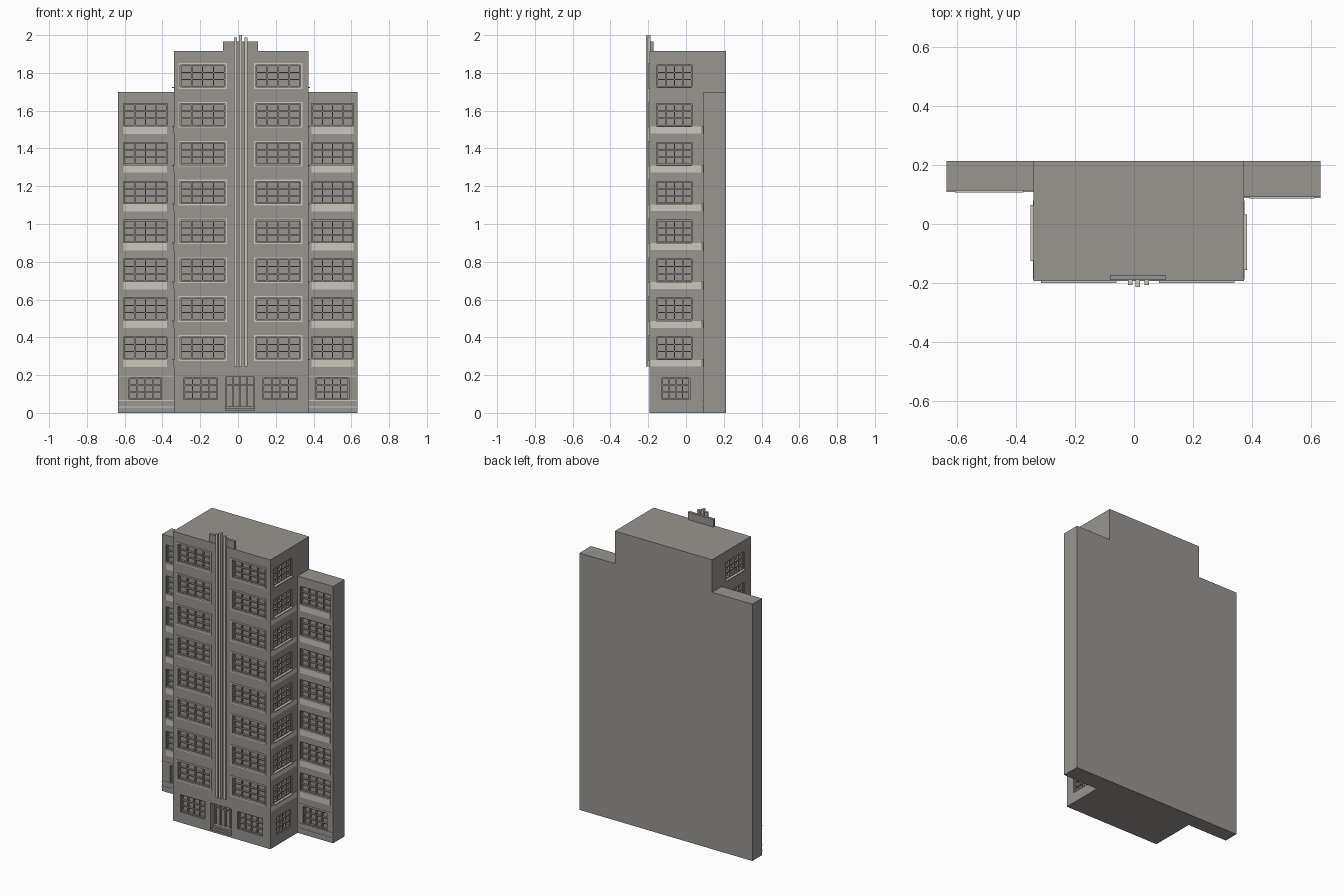
import bpy

cube = bpy.data.objects.get("Cube")
if cube:
    bpy.data.objects.remove(cube, do_unlink=True)


def material(name, rgb):
    m = bpy.data.materials.new(name)
    m.use_nodes = True
    m.diffuse_color = (*rgb, 1)
    m.node_tree.nodes["Principled BSDF"].inputs["Base Color"].default_value = (*rgb, 1)
    return m


WALL = material("warm grey wall", (0.32, 0.30, 0.28))
TRIM = material("pale stone trim", (0.60, 0.57, 0.51))


def boxes(name, items, mat):
    """One object made of many boxes, each given as x, y and z ranges."""
    verts, faces = [], []
    for xr, yr, zr in items:
        n = len(verts)
        verts += [(x, y, z) for x in sorted(xr) for y in sorted(yr) for z in sorted(zr)]
        for f in ((0, 1, 3, 2), (4, 6, 7, 5), (0, 4, 5, 1),
                  (2, 3, 7, 6), (0, 2, 6, 4), (1, 5, 7, 3)):
            faces.append([n + i for i in f])
    mesh = bpy.data.meshes.new(name)
    mesh.from_pydata(verts, [], faces)
    mesh.materials.append(mat)
    obj = bpy.data.objects.new(name, mesh)
    bpy.context.collection.objects.link(obj)
    return obj


class Facade:
    """A vertical wall plane; boxes are placed by span, height and depth outward."""

    def __init__(self, axis, pos, sign):
        self.axis, self.pos, self.sign = axis, pos, sign

    def box(self, u, z, d):
        depth = [self.pos + self.sign * k for k in d]
        return (u, depth, z) if self.axis == "y" else (depth, u, z)


PITCH = 0.2057
RECESS = 0.022
L, R, BACK, FRONT = -0.34, 0.372, 0.213, -0.193
front = Facade("y", FRONT, -1)
left_wing = Facade("y", 0.113, -1)
right_wing = Facade("y", 0.092, -1)
plus_side = Facade("x", R, 1)
minus_side = Facade("x", L, -1)

cuts = {"tower": [], "minus_wing": [], "plus_wing": []}
bars, frames, sills, bands = [], [], [], []


def window(part, face, u, z, cols=4, rows=3):
    """Recess with a lattice of glazing bars standing in it."""
    cuts[part].append(face.box(u, z, (-RECESS, 0.02)))
    t, depth = 0.003, (-RECESS - 0.001, -0.008)
    for i in range(cols + 1):
        c = u[0] + t + (u[1] - u[0] - 2 * t) * i / cols
        bars.append(face.box((c - t, c + t), z, depth))
    for j in range(rows + 1):
        c = z[0] + t + (z[1] - z[0] - 2 * t) * j / rows
        bars.append(face.box(u, (c - t, c + t), depth))


def surround(face, u, z, w=0.009):
    d = (-0.004, 0.006)
    for x in (u[0] - w, u[1]):
        frames.append(face.box((x, x + w), (z[0] - w, z[1] + w), d))
    for h in (z[0] - w, z[1]):
        frames.append(face.box(u, (h, h + w), d))


def sill(face, u, z, d=0.006):
    sills.append(face.box(u, (z - 0.006, z), (-0.002, d)))


# Upper storeys
for k in range(8):
    base = 0.285 + k * PITCH
    z = (base, base + 0.118)
    for u in ((-0.306, -0.068), (0.094, 0.332)):
        window("tower", front, u, z)
        surround(front, u, z)
    for face, u in ((plus_side, (-0.155, 0.032)), (minus_side, (-0.125, 0.065))):
        window("tower", face, u, z)
        sill(face, u, base, 0.01)
        if k < 7:
            bands.append(face.box((-0.188, 0.08), (base - 0.04, base - 0.004), (-0.002, 0.002)))
    if k < 7:
        for part, face, u in (("minus_wing", left_wing, (-0.606, -0.375)),
                              ("plus_wing", right_wing, (0.39, 0.612))):
            window(part, face, u, z)
            sill(face, u, base)
            bands.append(face.box(u, (base - 0.042, base - 0.005), (-0.002, 0.003)))

# Ground floor
GROUND = (0.07, 0.186)
for part, face, u in (("tower", front, (-0.286, -0.108)), ("tower", front, (0.132, 0.315)),
                      ("tower", plus_side, (-0.128, 0.02)), ("tower", minus_side, (-0.1, 0.05)),
                      ("minus_wing", left_wing, (-0.578, -0.405)),
                      ("plus_wing", right_wing, (0.412, 0.587))):
    window(part, face, u, GROUND)
DOOR = (-0.065, 0.088)
cuts["tower"].append(front.box(DOOR, (-0.02, 0.19), (-0.05, 0.02)))

# Wall masses with openings cut out
masses = {
    "tower": ((L, R), (FRONT, BACK), (0, 1.915)),
    "minus_wing": ((-0.635, L), (0.113, BACK), (0, 1.7)),
    "plus_wing": ((R, 0.632), (0.092, BACK), (0, 1.7)),
}
for name, dims in masses.items():
    body = boxes(name, [dims], WALL)
    cutter = boxes(name + "_cutter", cuts[name], WALL)
    cutter.hide_render = True
    mod = body.modifiers.new("openings", "BOOLEAN")
    mod.operation, mod.solver, mod.object = "DIFFERENCE", "EXACT", cutter
    bpy.context.view_layer.objects.active = body
    bpy.ops.object.modifier_apply(modifier=mod.name)
    bpy.data.objects.remove(cutter, do_unlink=True)

boxes("window_bars", bars, WALL)
boxes("window_surrounds", frames, TRIM)
boxes("window_sills", sills, TRIM)
boxes("spandrel_bands", bands, TRIM)

# Thin string courses on the wings
courses = [face.box(u, (z, z + 0.006), (-0.002, 0.004))
           for face, u in ((left_wing, (-0.635, L)), (right_wing, (R, 0.632)))
           for z in (0.028, 0.062, 0.192)]
boxes("string_courses", courses, TRIM)

# Entrance steps and door leaf bars
boxes("entrance_steps", [front.box(DOOR, (0, 0.012 * (i + 1)), (-0.052, -0.012 * i))
                         for i in range(3)], WALL)
boxes("door_frame", [front.box((x, x + 0.006), (0.036, 0.19), (-0.052, -0.042))
                     for x in (-0.065, -0.028, 0.0085, 0.045, 0.082)]
      + [front.box(DOOR, (0.145, 0.151), (-0.052, -0.042))], WALL)

# Rooftop crest and vertical fins
boxes("roof_crest", [((-0.08, 0.107), (-0.19, -0.172), (1.9, 1.965))], WALL)
boxes("front_fins", [((c - 0.008, c + 0.008), (y, -0.188), (0.245, top))
                     for c, y, top in ((-0.013, -0.206, 1.988), (0.013, -0.213, 2.0),
                                       (0.043, -0.206, 1.988))], TRIM)
